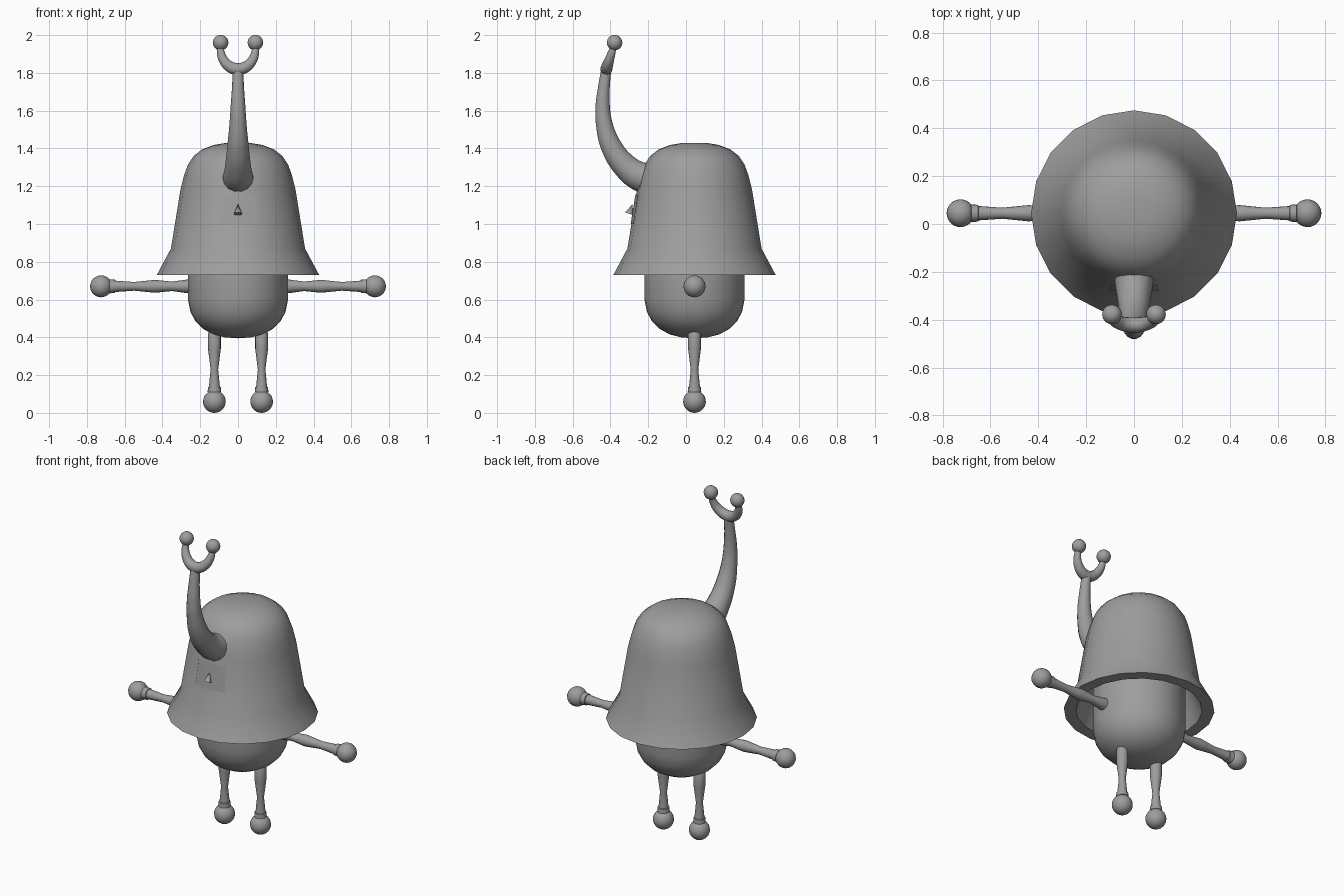
import bpy, bmesh, math
from mathutils import Matrix, Vector

if "Cube" in bpy.data.objects:
    bpy.data.objects.remove(bpy.data.objects["Cube"], do_unlink=True)

CY = 0.045  # the body axis sits slightly behind the origin

grey = bpy.data.materials.new("matte_grey")
grey.use_nodes = True
colour = (0.34, 0.34, 0.34, 1)
grey.diffuse_color = colour
grey.node_tree.nodes["Principled BSDF"].inputs["Base Color"].default_value = colour


def select(ob):
    bpy.ops.object.select_all(action="DESELECT")
    ob.select_set(True)
    bpy.context.view_layer.objects.active = ob


def finish(name, bm, matrix=Matrix(), angle=50):
    bmesh.ops.remove_doubles(bm, verts=bm.verts, dist=1e-5)
    bmesh.ops.recalc_face_normals(bm, faces=bm.faces)
    mesh = bpy.data.meshes.new(name)
    bm.to_mesh(mesh)
    bm.free()
    mesh.transform(matrix)
    mesh.materials.append(grey)
    ob = bpy.data.objects.new(name, mesh)
    bpy.context.collection.objects.link(ob)
    select(ob)
    bpy.ops.object.shade_smooth_by_angle(angle=math.radians(angle))
    return ob


def lathe(name, profile, sides, matrix):
    """Spin (radius, height) points round z; both ends should reach the axis."""
    bm = bmesh.new()
    verts = [bm.verts.new((0, -r, h)) for r, h in profile]
    edges = [bm.edges.new(pair) for pair in zip(verts, verts[1:])]
    bmesh.ops.spin(bm, geom=verts + edges, cent=(0, 0, 0), axis=(0, 0, 1),
                   angle=math.tau, steps=sides, use_merge=True)
    return finish(name, bm, matrix)


def ball(name, centre, radius):
    bm = bmesh.new()
    bmesh.ops.create_uvsphere(bm, u_segments=24, v_segments=14, radius=radius)
    return finish(name, bm, Matrix.Translation(centre))


def tube(name, points):
    """Round tapered tube through (x, y, z, radius) points."""
    curve = bpy.data.curves.new(name, "CURVE")
    curve.dimensions = "3D"
    curve.bevel_depth = 1
    curve.bevel_resolution = 5
    curve.resolution_u = 6
    curve.use_fill_caps = True
    spline = curve.splines.new("BEZIER")
    spline.bezier_points.add(len(points) - 1)
    for bp, (x, y, z, r) in zip(spline.bezier_points, points):
        bp.co = (x, y, z)
        bp.radius = r
        bp.handle_left_type = bp.handle_right_type = "AUTO"
    curve.materials.append(grey)
    ob = bpy.data.objects.new(name, curve)
    bpy.context.collection.objects.link(ob)
    select(ob)
    bpy.ops.object.convert(target="MESH")
    bpy.ops.object.shade_smooth_by_angle(angle=math.radians(50))


axis = Matrix.Translation((0, CY, 0))

# Helmet: flared bell with a thick open rim
outer = [(0, 1.43), (0.07, 1.428), (0.13, 1.418), (0.19, 1.395), (0.235, 1.36),
         (0.265, 1.315), (0.285, 1.26), (0.305, 1.18), (0.355, 0.87), (0.43, 0.73)]
inner = [(0.36, 0.73), (0.3, 0.87), (0.25, 1.18), (0.2, 1.32), (0, 1.37)]
lathe("helmet", outer + inner, 20, axis)

# Body: rounded pot tucked up into the helmet
lathe("body", [(0, 0.395), (0.07, 0.4), (0.13, 0.415), (0.185, 0.445), (0.225, 0.485),
               (0.252, 0.535), (0.265, 0.6), (0.265, 0.95), (0.2, 1.08), (0, 1.12)], 32, axis)

# Limbs: waisted rods with a cuff and a ball at the end
arm = [(0, 0.2), (0.032, 0.21), (0.036, 0.27), (0.025, 0.35), (0.034, 0.44),
       (0.03, 0.48), (0.023, 0.55), (0.03, 0.65), (0.035, 0.652), (0.037, 0.68), (0, 0.69)]
leg = [(0, 0.45), (0.025, 0.44), (0.034, 0.42), (0.034, 0.34), (0.02, 0.23),
       (0.029, 0.138), (0.034, 0.136), (0.036, 0.11), (0, 0.1)]
for side, label in ((1, "left"), (-1, "right")):
    turn = Matrix.Rotation(side * math.pi / 2, 4, "Y")
    lathe(label + "_arm", arm, 16, Matrix.Translation((0, CY, 0.67)) @ turn)
    ball(label + "_hand", (side * 0.725, CY, 0.67), 0.058)
    lathe(label + "_leg", leg, 16, Matrix.Translation((side * 0.125, CY, 0)))
    ball(label + "_foot", (side * 0.125, CY, 0.06), 0.06)
    ball(label + "_horn_tip", (side * 0.092, -0.378, 1.96), 0.041)

# Horn: curls forward and up from the front of the helmet
tube("horn", [(0, -0.19, 1.24, 0.085), (0, -0.245, 1.252, 0.08), (0, -0.325, 1.31, 0.068),
              (0, -0.395, 1.41, 0.057), (0, -0.433, 1.53, 0.045), (0, -0.441, 1.62, 0.039),
              (0, -0.435, 1.72, 0.032), (0, -0.422, 1.82, 0.027)])

# Fork: a tapered half ring leaning forward to back
fork = []
for i in range(9):
    a = math.pi * i / 8
    rise = 1 - math.sin(a)
    fork.append((-0.094 * math.cos(a), -0.422 + 0.038 * rise,
                 1.82 + 0.115 * rise, 0.017 + 0.015 * math.sin(a)))
tube("horn_fork", fork)

# Face panel: thin plate folded onto the two front facets of the helmet
bm = bmesh.new()
grid = []
for z, r in ((1.0, 0.334), (1.155, 0.309)):
    row = []
    for degrees in (-18, 0, 18):
        a = math.radians(degrees)
        row.append(bm.verts.new((r * math.sin(a), CY - r * math.cos(a), z)))
    grid.append(row)
for i in range(2):
    bm.faces.new((grid[0][i], grid[0][i + 1], grid[1][i + 1], grid[1][i]))
bmesh.ops.solidify(bm, geom=bm.faces[:], thickness=0.005)
finish("face_panel", bm, Matrix.Translation((0, -0.004, 0)), 30)

# Nose: small cone leaning back against the panel
bm = bmesh.new()
bmesh.ops.create_cone(bm, cap_ends=True, segments=16, radius1=0.022, radius2=0, depth=0.055)
finish("nose", bm, Matrix.Translation((0, -0.292, 1.08)) @ Matrix.Rotation(-0.35, 4, "X"))
